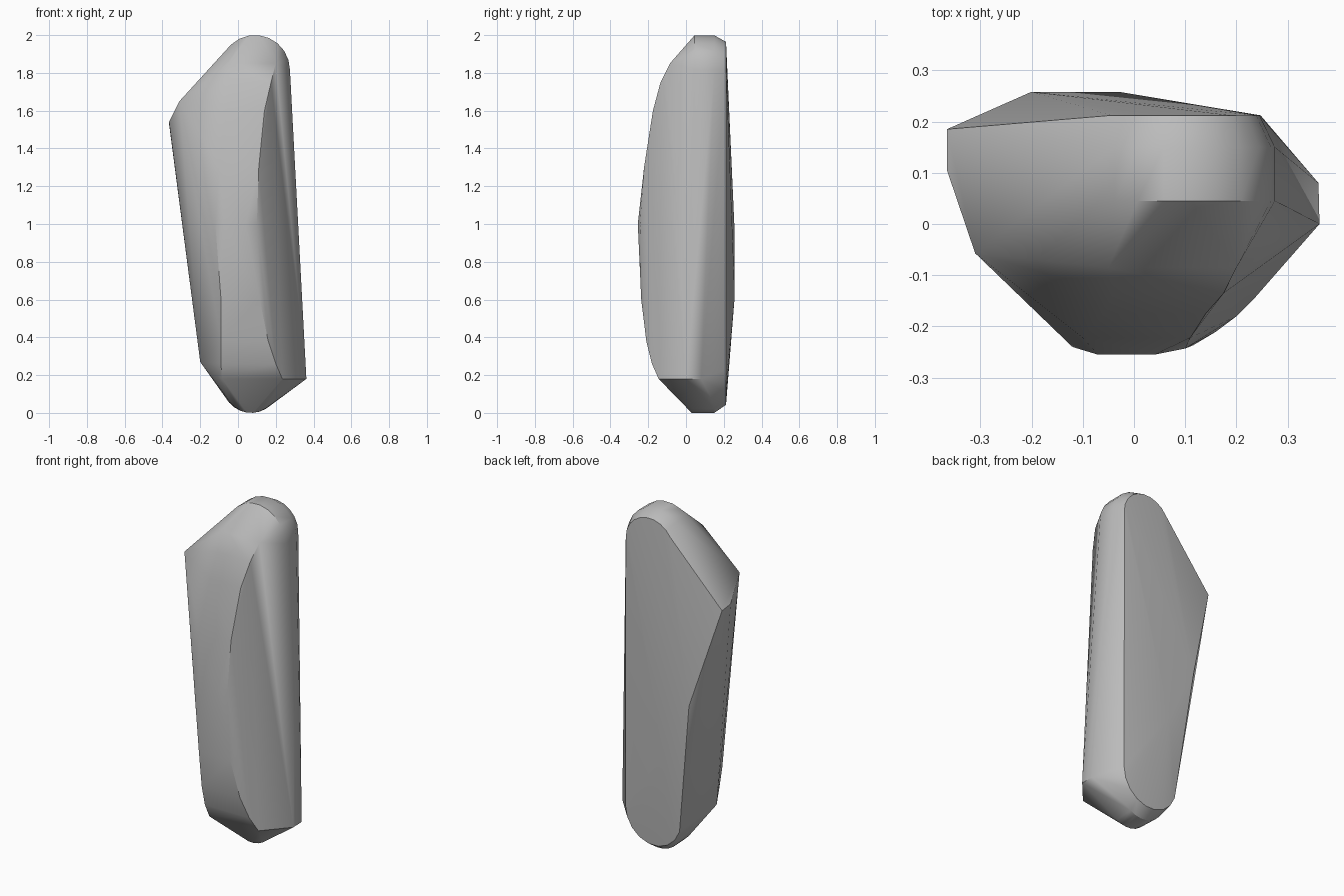
import bpy, bmesh, math

cube = bpy.data.objects.get("Cube")
if cube:
    bpy.data.objects.remove(cube, do_unlink=True)

grey = bpy.data.materials.new("stone grey")
grey.use_nodes = True
grey.diffuse_color = (0.5, 0.5, 0.5, 1)
grey.node_tree.nodes["Principled BSDF"].inputs["Base Color"].default_value = (0.5, 0.5, 0.5, 1)


def arc(cx, cz, y, rx, rz, start, end, steps=9):
    """Points along an elliptical arc that lies across the stone's depth."""
    points = []
    for i in range(steps + 1):
        a = math.radians(start + (end - start) * i / steps)
        points.append((cx + rx * math.cos(a), y, cz + rz * math.sin(a)))
    return points


points = []

# Rounded top: front rim, back rim and the bevelled back outline
for y, rx, rz in ((0.045, 0.185, 0.185), (0.15, 0.185, 0.185), (0.212, 0.155, 0.15)):
    points += arc(0.09, 1.815, y, rx, rz, 0, 150)

# Rounded foot
for y, rx, rz in ((0.03, 0.15, 0.17), (0.15, 0.16, 0.17)):
    points += arc(0.07, 0.17, y, rx, rz, 210, 325)
points += arc(0.065, 0.23, 0.212, 0.182, 0.19, 180, 360)

# Curved front: height, depth, left and right ends of each row
rows = (
    (1.85, -0.085, -0.05, 0.20),
    (1.75, -0.135, -0.04, 0.175),
    (1.60, -0.175, -0.06, 0.14),
    (1.30, -0.222, -0.10, 0.11),
    (1.00, -0.255, -0.07, 0.04),
    (0.60, -0.237, -0.09, 0.115),
    (0.38, -0.21, -0.09, 0.16),
    (0.26, -0.18, -0.09, 0.20),
    (0.18, -0.145, -0.085, 0.235),
)
for z, y, x0, x1 in rows:
    points += [(x0, y, z), (x1, y, z)]
points += [(-0.12, -0.24, 1.0), (0.10, -0.243, 1.0)]

# Shoulder, hip, lower side corner and the shallow bulge on the back
points += [(-0.365, 0.105, 1.54), (-0.365, 0.185, 1.53), (-0.31, -0.057, 1.65)]
points += [(0.362, 0.0, 0.18), (0.36, 0.08, 0.18)]
points += [(-0.20, 0.0, 0.27)]
points += [(-0.20, 0.258, 0.95), (-0.03, 0.258, 0.62)]

# Wrap one convex skin around the guide points
bm = bmesh.new()
for p in points:
    bm.verts.new(p)
bmesh.ops.remove_doubles(bm, verts=bm.verts[:], dist=0.003)
bmesh.ops.convex_hull(bm, input=bm.verts[:])
loose = [v for v in bm.verts if not v.link_faces]
bmesh.ops.delete(bm, geom=loose, context="VERTS")
bmesh.ops.dissolve_limit(bm, angle_limit=math.radians(1), verts=bm.verts[:], edges=bm.edges[:])
bmesh.ops.recalc_face_normals(bm, faces=bm.faces[:])

mesh = bpy.data.meshes.new("standing_stone")
bm.to_mesh(mesh)
bm.free()
mesh.materials.append(grey)
stone = bpy.data.objects.new("standing_stone", mesh)
bpy.context.collection.objects.link(stone)

# Smooth the worn faces and keep the creases
bpy.ops.object.select_all(action="DESELECT")
stone.select_set(True)
bpy.context.view_layer.objects.active = stone
bpy.ops.object.shade_smooth_by_angle(angle=math.radians(30))
